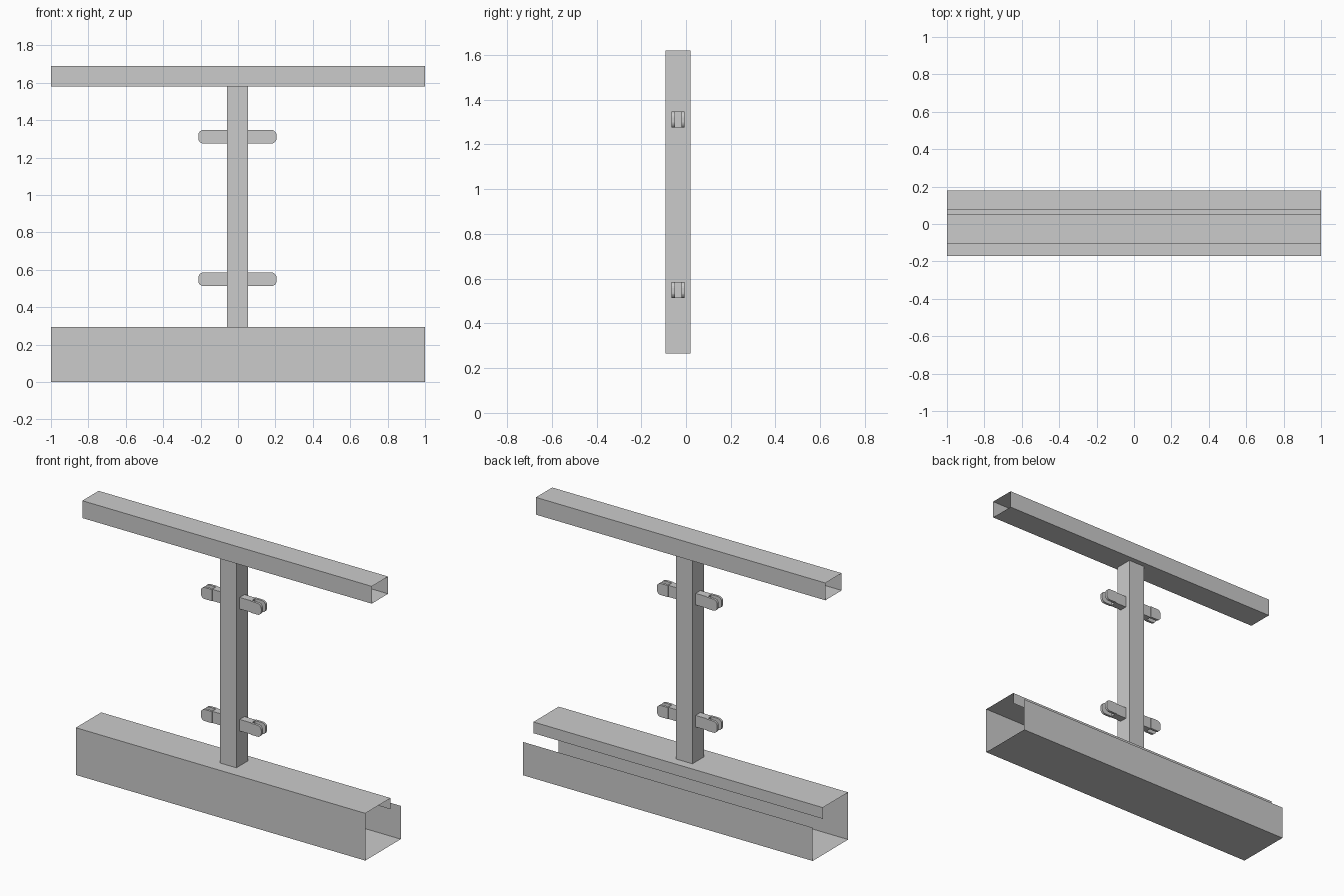
import bpy, math

if "Cube" in bpy.data.objects:
    bpy.data.objects.remove(bpy.data.objects["Cube"])

CX, CY = -0.003, -0.035   # post axis


def mesh_object(name, verts, faces):
    me = bpy.data.meshes.new(name)
    me.from_pydata(verts, [], faces)
    me.update()
    ob = bpy.data.objects.new(name, me)
    bpy.context.collection.objects.link(ob)
    return ob


def sheet_profile(name, pts, axis, a, b, closed):
    """Extrude a thin-walled, open-ended profile along x or z."""
    n = len(pts)
    place = (lambda p, t: (t, p[0], p[1])) if axis == 'x' else (lambda p, t: (p[0], p[1], t))
    verts = [place(p, t) for t in (a, b) for p in pts]
    faces = [(i, i + n, (i + 1) % n + n, (i + 1) % n) for i in range(n if closed else n - 1)]
    return mesh_object(name, verts, faces)


def solid_plate(name, outline, y0, y1):
    """Solid plate from an outline in xz, thick along y."""
    n = len(outline)
    verts = [(x, y, z) for y in (y0, y1) for x, z in outline]
    faces = [tuple(range(n)), tuple(range(2 * n - 1, n - 1, -1))]
    faces += [(i, i + n, (i + 1) % n + n, (i + 1) % n) for i in range(n)]
    return mesh_object(name, verts, faces)


# Base channel: thin sheet with a downturned lip and a low back wall
sheet_profile("base_channel",
              [(0.078, 0.225), (0.078, 0.295), (-0.172, 0.295),
               (-0.172, 0.0), (0.178, 0.0), (0.178, 0.208)], 'x', -1, 1, False)

# Handrail: open-ended rectangular tube
sheet_profile("handrail",
              [(-0.108, 1.58), (0.053, 1.58), (0.053, 1.688), (-0.108, 1.688)], 'x', -1, 1, True)

# Post: square tube running slightly into base and handrail
h = 0.056
sheet_profile("post",
              [(CX - h, CY - h), (CX + h, CY - h), (CX + h, CY + h), (CX - h, CY + h)],
              'z', 0.266, 1.62, True)

# Panel clamps: a block on the post with two rounded jaws
HALF, R, SEG = 0.036, 0.026, 5


def clamp(label, side, z):
    block = [(0.05, -HALF), (0.135, -HALF), (0.135, HALF), (0.05, HALF)]
    jaw = [(0.133, HALF), (0.133, -HALF)]
    for sz, start in ((-1, -90), (1, 0)):
        for i in range(SEG + 1):
            t = math.radians(start + 90 * i / SEG)
            jaw.append((0.2085 - R + R * math.cos(t), sz * (HALF - R) + R * math.sin(t)))

    def put(pts):
        pts = [(CX + side * x, z + dz) for x, dz in pts]
        return pts if side > 0 else pts[::-1]

    solid_plate(label + "_block", put(block), CY - 0.024, CY + 0.024)
    solid_plate(label + "_front_jaw", put(jaw), CY - 0.029, CY - 0.014)
    solid_plate(label + "_back_jaw", put(jaw), CY + 0.014, CY + 0.029)


for level, z in (("lower", 0.549), ("upper", 1.311)):
    for word, side in (("left", -1), ("right", 1)):
        clamp(f"{level}_{word}_clamp", side, z)
